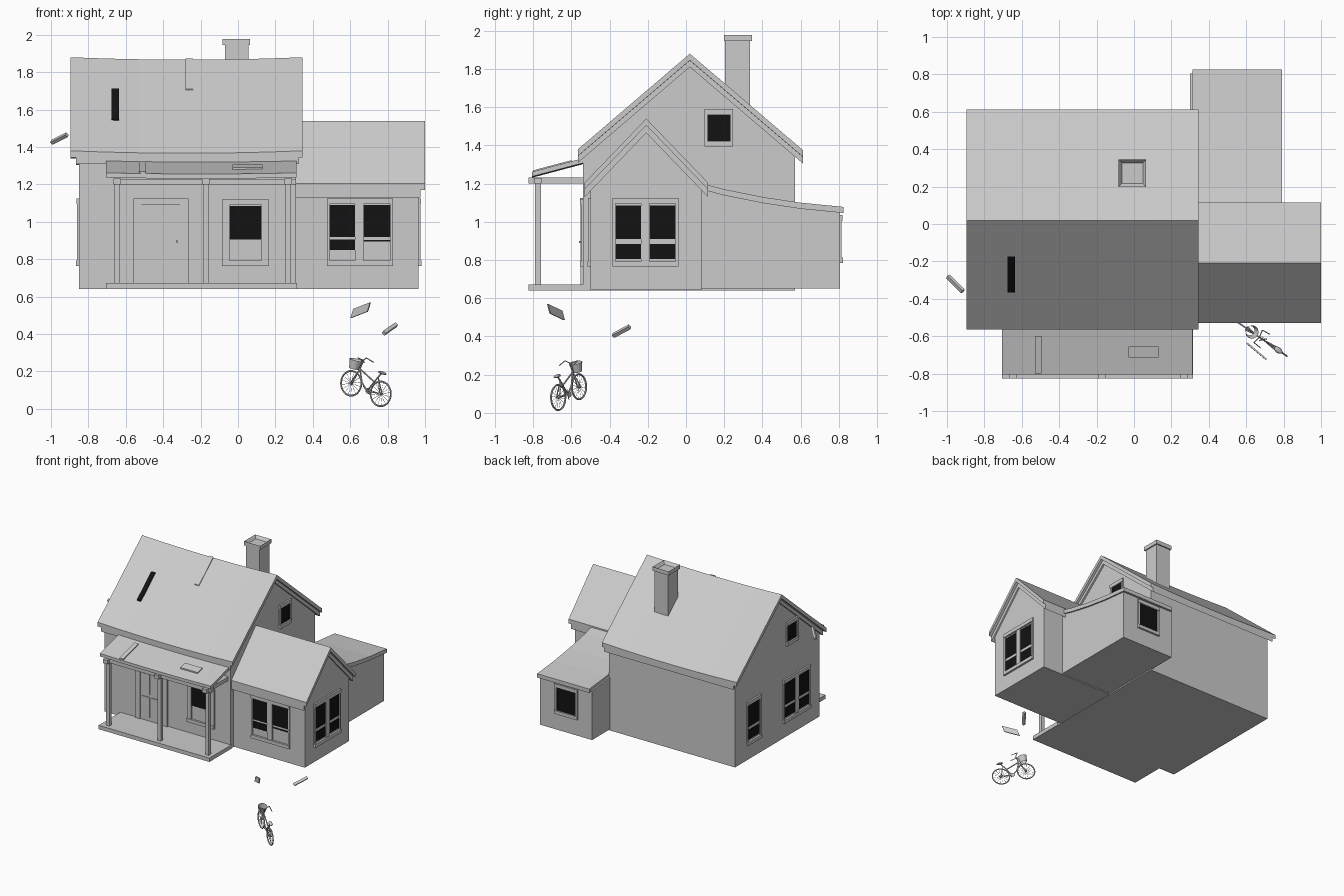
import bpy, bmesh, math
from mathutils import Matrix, Vector

cube = bpy.data.objects.get("Cube")
if cube:
    bpy.data.objects.remove(cube)


def material(name, value):
    m = bpy.data.materials.new(name)
    m.use_nodes = True
    colour = (value, value, value, 1)
    m.diffuse_color = colour
    m.node_tree.nodes["Principled BSDF"].inputs["Base Color"].default_value = colour
    return m


GREY = material("plain grey", 0.6)
BLACK = material("dark screen", 0.006)


def finish(name, bm, mats=(GREY,)):
    bmesh.ops.recalc_face_normals(bm, faces=bm.faces)
    mesh = bpy.data.meshes.new(name)
    bm.to_mesh(mesh)
    bm.free()
    for m in mats:
        mesh.materials.append(m)
    ob = bpy.data.objects.new(name, mesh)
    bpy.context.collection.objects.link(ob)
    return ob


def add_box(bm, lo, hi, mat=0):
    lo, hi = Vector(lo), Vector(hi)
    size = hi - lo
    m = Matrix.Translation((lo + hi) / 2) @ Matrix.Diagonal((*[abs(c) for c in size], 1))
    verts = bmesh.ops.create_cube(bm, size=1, matrix=m)["verts"]
    for f in {f for v in verts for f in v.link_faces}:
        f.material_index = mat


def boxes(name, *pairs):
    bm = bmesh.new()
    for lo, hi in pairs:
        add_box(bm, lo, hi)
    return finish(name, bm)


def prism(name, profile, x0, x1, sag=0, seg=1):
    """Sweep a (y, z) outline along x, with an optional sag in the middle."""
    bm = bmesh.new()
    rings = []
    for i in range(seg + 1):
        t = i / seg
        drop = sag * 4 * t * (1 - t)
        rings.append([bm.verts.new((x0 + (x1 - x0) * t, y, z - drop)) for y, z in profile])
    n = len(profile)
    for a, b in zip(rings, rings[1:]):
        for j in range(n):
            k = (j + 1) % n
            bm.faces.new((a[j], a[k], b[k], b[j]))
    bm.faces.new(rings[0])
    bm.faces.new(rings[-1])
    return finish(name, bm)


def slab(top, thick, drop=0):
    """Outline of a sheet that follows the top line."""
    return [(y, z - drop) for y, z in top] + [(y, z - drop - thick) for y, z in reversed(top)]


def add_rod(bm, a, b, r, sides=6):
    a, b = Vector(a), Vector(b)
    d = b - a
    m = Matrix.Translation((a + b) / 2) @ d.to_track_quat("Z", "Y").to_matrix().to_4x4()
    bmesh.ops.create_cone(bm, cap_ends=True, segments=sides, radius1=r, radius2=r,
                          depth=d.length, matrix=m)


# Main house: gabled walls, sagging roof, rake trim
main_top = [(-0.565, 1.38), (0.02, 1.88), (0.612, 1.375)]
prism("main_walls", [(-0.54, 0.64), (0.57, 0.64), (0.57, 1.37), (0.02, 1.84), (-0.54, 1.36)], -0.85, 0.31)
prism("main_roof", slab(main_top, 0.035), -0.895, 0.345, 0.013, 10)
prism("main_rake_trim", slab(main_top, 0.045, 0.025), -0.865, 0.325)

# Side wing
wing_top = [(-0.53, 1.205), (-0.208, 1.54), (0.115, 1.205)]
prism("wing_walls", [(-0.5, 0.642), (0.08, 0.642), (0.08, 1.2), (-0.208, 1.5), (-0.5, 1.2)], 0.3, 0.965)
prism("wing_roof", slab(wing_top, 0.035), 0.3, 1.0)
prism("wing_rake_trim", slab(wing_top, 0.05, 0.025), 0.31, 0.977)

# Rear lean-to with a dipping roof
lean_top = [(0.07, 1.205), (0.2, 1.17), (0.4, 1.13), (0.6, 1.1), (0.825, 1.078)]
lean_wall = [(min(y, 0.805), z - 0.02) for y, z in lean_top]
prism("lean_to_walls", [(0.805, 0.65), (0.07, 0.65)] + lean_wall, 0.3, 0.78)
prism("lean_to_roof", slab(lean_top, 0.032), 0.312, 0.792)

# Porch
boxes("porch_deck", ((-0.705, -0.825, 0.64), (0.315, -0.53, 0.672)))
post_x = (-0.645, -0.172, 0.268)
boxes("porch_posts", *[((x - 0.015, -0.79, 0.67), (x + 0.015, -0.76, 1.21)) for x in post_x])
boxes("porch_beams", ((-0.665, -0.795, 1.2), (0.31, -0.755, 1.23)),
      *[((x - 0.02, -0.825, 1.2), (x + 0.02, -0.53, 1.232)) for x in post_x])
prism("porch_roof", slab([(-0.805, 1.262), (-0.53, 1.335)], 0.025), -0.705, 0.312, 0.006, 8)
for label, x0, x1, y0, y1 in (("long", -0.53, -0.495, -0.8, -0.6), ("short", -0.03, 0.13, -0.715, -0.655)):
    z0, z1 = [1.262 + (y + 0.805) * 0.265 + 0.006 for y in (y0, y1)]
    prism("loose_porch_board_" + label, slab([(y0, z0), (y1, z1)], 0.012), x0, x1)

# Roof opening and loose ridge strip, both lying on the front slope
def on_slope(y):
    return 1.88 + (y - 0.02) * 0.855


hole = prism("roof_opening", slab([(y, on_slope(y)) for y in (-0.365, -0.175)], 0.009), -0.675, -0.637)
hole.data.materials[0] = BLACK
prism("ridge_strip", slab([(y, on_slope(y) - 0.006) for y in (-0.17, 0.02)], 0.01), -0.28, -0.24)

# Chimney with a hollow cap
bm = bmesh.new()
add_box(bm, (-0.07, 0.205, 1.5), (0.055, 0.335, 1.95))
add_box(bm, (-0.083, 0.198, 1.945), (0.065, 0.345, 1.978))
bm.faces.ensure_lookup_table()
top = max(bm.faces, key=lambda f: f.calc_center_median().z)
bmesh.ops.inset_region(bm, faces=[top], thickness=0.025)
bmesh.ops.translate(bm, verts=top.verts[:], vec=(0, 0, -0.025))
finish("chimney", bm)


# Windows: u runs along the wall, d points outwards
def wall_box(bm, side, wall, u, z, d, mat=0):
    axis, sign = side
    out = [wall + sign * c for c in d]
    ends = [(out[i], u[i], z[i]) if axis == "x" else (u[i], out[i], z[i]) for i in (0, 1)]
    lo = [min(c) for c in zip(*ends)]
    hi = [max(c) for c in zip(*ends)]
    add_box(bm, lo, hi, mat)


FRONT, BACK, LEFT, RIGHT = ("y", -1), ("y", 1), ("x", 1), ("x", -1)


def window(name, side, wall, u0, u1, z0, z1, panes, edge=0.015):
    bm = bmesh.new()
    proud = (-0.01, 0.01)
    for u in ((u0, u0 + edge), (u1 - edge, u1)):
        wall_box(bm, side, wall, u, (z0, z1), proud)
    wall_box(bm, side, wall, (u0, u1), (z1 - 0.03, z1), (-0.01, 0.014))
    wall_box(bm, side, wall, (u0, u1), (z0, z0 + 0.028), (-0.01, 0.016))
    for a, b, low, high in panes:
        wall_box(bm, side, wall, (a, b), (low, high), (-0.004, 0.004), 1)
    # Stiles between neighbouring panes
    cols = sorted({(a, b) for a, b, _, _ in panes})
    for left, right in zip(cols, cols[1:]):
        wall_box(bm, side, wall, (left[1], right[0]), (z0, z1), (-0.01, 0.009))
    return finish(name, bm, (GREY, BLACK))


def sashes(*cols):
    return [(a, b, low, high) for a, b in cols for low, high in ((0.805, 0.885), (0.91, 1.085))]


window("porch_window", FRONT, -0.54, -0.085, 0.165, 0.765, 1.12, [(-0.045, 0.125, 0.905, 1.085)], 0.04)
window("wing_front_window", FRONT, -0.5, 0.475, 0.83, 0.765, 1.125,
       [(0.488, 0.625, 0.92, 1.09), (0.488, 0.625, 0.85, 0.905),
        (0.67, 0.815, 0.92, 1.09), (0.67, 0.815, 0.894, 0.904)])
window("wing_side_window", LEFT, 0.965, -0.385, -0.04, 0.765, 1.125, sashes((-0.37, -0.235), (-0.19, -0.055)))
window("double_side_window", RIGHT, -0.85, -0.41, -0.06, 0.765, 1.125, sashes((-0.395, -0.26), (-0.21, -0.075)))
window("single_side_window", RIGHT, -0.85, 0.235, 0.42, 0.765, 1.125, sashes((0.255, 0.4)))
window("left_attic_window", LEFT, 0.31, 0.098, 0.247, 1.395, 1.59, [(0.112, 0.233, 1.415, 1.57)])
window("right_attic_window", RIGHT, -0.85, -0.25, -0.1, 1.395, 1.59, [(-0.236, -0.114, 1.415, 1.57)])
window("lean_to_window", BACK, 0.805, 0.43, 0.64, 0.785, 1.035, [(0.45, 0.62, 0.81, 1.005)])

# Panelled door
bm = bmesh.new()
for u, z, d in (((-0.56, -0.515), (0.67, 1.125), 0.012), ((-0.31, -0.265), (0.67, 1.125), 0.012),
                ((-0.56, -0.265), (1.09, 1.125), 0.014), ((-0.515, -0.31), (0.67, 1.09), 0.004)):
    wall_box(bm, FRONT, -0.54, u, z, (-0.01, d))
for u in ((-0.502, -0.43), (-0.415, -0.343)):
    for z in ((0.7, 0.87), (0.89, 1.06)):
        wall_box(bm, FRONT, -0.54, u, z, (-0.01, 0.01))
wall_box(bm, FRONT, -0.54, (-0.332, -0.322), (0.89, 0.9), (0, 0.02))
finish("door", bm)

# Flying debris
for label, a, b in (("upper", (-0.995, -0.28, 1.425), (-0.915, -0.36, 1.465)),
                    ("lower", (0.78, -0.38, 0.405), (0.845, -0.295, 0.45))):
    bm = bmesh.new()
    add_rod(bm, a, b, 0.014, 4)
    finish("flying_plank_" + label, bm)
bm = bmesh.new()
corner, along, up = Vector((0.6, -0.64, 0.485)), Vector((0.09, -0.075, 0.035)), Vector((0.016, -0.012, 0.05))
bm.faces.new([bm.verts.new(p) for p in (corner, corner + along, corner + along + up, corner + up)])
sheet = finish("flying_shingle", bm)
sheet.modifiers.new("thickness", "SOLIDIFY").thickness = 0.008

# Bicycle: local x runs back from the front axle, z is up, y across
axle = Vector((0.605, -0.56, 0.137))
u = Vector((0.16, -0.11, -0.057)).normalized()
upward = (Vector((0, 0, 1)) - u * u.z).normalized()
place = Matrix.Translation(axle) @ Matrix((u, upward.cross(u), upward)).transposed().to_4x4()
for label, s in (("front", 0), ("rear", 0.2)):
    bpy.ops.mesh.primitive_torus_add(major_radius=0.066, minor_radius=0.005, major_segments=28, minor_segments=6)
    tyre = bpy.context.object
    tyre.name = label + "_tyre"
    tyre.data.materials.append(GREY)
    tyre.matrix_world = place @ Matrix.Translation((s, 0, 0)) @ Matrix.Rotation(math.pi / 2, 4, "X")
    bpy.ops.object.shade_smooth_by_angle()
    bm = bmesh.new()
    for i in range(8):
        c = Vector((math.cos(i * math.pi / 8), 0, math.sin(i * math.pi / 8))) * 0.064
        add_rod(bm, Vector((s, 0, 0)) - c, Vector((s, 0, 0)) + c, 0.001, 4)
    add_rod(bm, (s, -0.012, 0), (s, 0.012, 0), 0.006, 8)
    finish(label + "_spokes", bm).matrix_world = place

bm = bmesh.new()
crank, head, saddle = (0.11, 0, -0.01), (0.033, 0, 0.09), (0.172, 0, 0.105)
for a, b in ((head, (0.065, 0, 0.025)), ((0.065, 0, 0.025), crank), (crank, saddle), (head, (0.042, 0, 0.14)),
             (head, (0.14, 0, 0.05))):
    add_rod(bm, a, b, 0.0045)
for w in (-0.01, 0.01):
    side = w * 4
    for a, b in ((head, (0, w, 0)), (crank, (0.2, w, 0)), ((0.16, 0, 0.08), (0.2, w, 0)),
                 ((0.042, 0, 0.14), (0.03, side, 0.15)), ((0.03, side, 0.15), (0.08, side * 1.1, 0.14)),
                 (crank, (0.11 + w * 2, w * 1.5, -0.01 - w * 2))):
        add_rod(bm, a, b, 0.003)
add_rod(bm, (0.11, 0.008, -0.01), (0.11, 0.011, -0.01), 0.016, 12)
seat = Matrix.Translation((0.178, 0, 0.11)) @ Matrix.Diagonal((0.027, 0.016, 0.008, 1))
bmesh.ops.create_uvsphere(bm, u_segments=10, v_segments=6, radius=1, matrix=seat)
basket = Matrix.Translation((-0.005, 0, 0.105))
bmesh.ops.create_cone(bm, segments=14, radius1=0.026, radius2=0.036, depth=0.05, matrix=basket)
finish("bicycle_frame", bm).matrix_world = place
